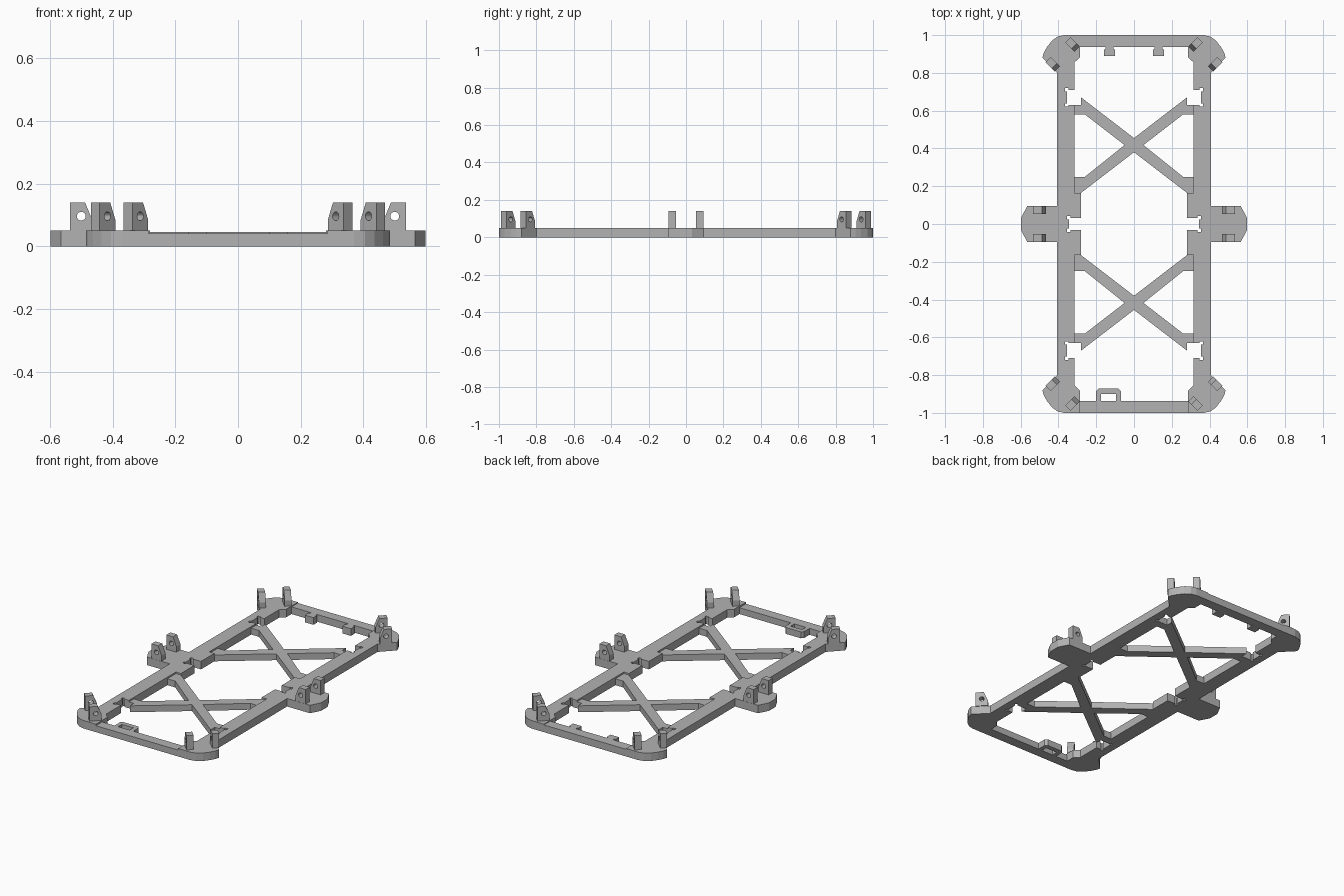
import bpy, bmesh, math
from mathutils import Matrix

default = bpy.data.objects.get("Cube")
if default:
    bpy.data.objects.remove(default, do_unlink=True)

grey = bpy.data.materials.new("plain grey")
grey.use_nodes = True
grey.diffuse_color = (0.45, 0.45, 0.45, 1)
grey.node_tree.nodes["Principled BSDF"].inputs["Base Color"].default_value = grey.diffuse_color

RAIL_TOP, BACK_TOP, LOW_TOP = 0.05, 0.045, 0.04


def fill_prism(bm, outline, height, hole=()):
    """Fill an outline (with an optional hole) and extrude it upwards."""
    edges = []
    for loop in filter(None, (outline, hole)):
        verts = [bm.verts.new((x, y, 0)) for x, y in loop]
        edges += [bm.edges.new((a, b)) for a, b in zip(verts, verts[1:] + verts[:1])]
    faces = bmesh.ops.triangle_fill(bm, edges=edges, use_beauty=True)["geom"]
    faces = [f for f in faces if isinstance(f, bmesh.types.BMFace)]
    new = bmesh.ops.extrude_face_region(bm, geom=faces, use_keep_orig=True)["geom"]
    moved = [v for v in new if isinstance(v, bmesh.types.BMVert)]
    bmesh.ops.translate(bm, vec=(0, 0, height), verts=moved)
    bmesh.ops.recalc_face_normals(bm, faces=bm.faces)
    bmesh.ops.dissolve_limit(bm, angle_limit=0.01, verts=bm.verts, edges=bm.edges)


def make_part(name, bm, mirror_axis=None):
    mesh = bpy.data.meshes.new(name)
    bm.to_mesh(mesh)
    bm.free()
    mesh.materials.append(grey)
    part = bpy.data.objects.new(name, mesh)
    bpy.context.collection.objects.link(part)
    if mirror_axis is not None:
        mirror = part.modifiers.new("mirror", "MIRROR")
        mirror.use_axis = [axis == mirror_axis for axis in range(3)]
        mirror.use_mirror_merge = False
    return part


def plate(name, outline, height, mirror_axis=None):
    bm = bmesh.new()
    fill_prism(bm, outline, height)
    return make_part(name, bm, mirror_axis)


def reflect(points, axis):
    """Close a half outline by adding its mirror image across an axis."""
    flip = [(-x, y) if axis == 0 else (x, -y) for x, y in reversed(points)]
    return points + [p for p in flip if p not in points]


def ear(x, y, side, entering, r=0.009):
    """Small square relief in the outer corner of a pocket."""
    points = [(x - r, y), (x - r, y + side * r), (x + r, y + side * r),
              (x + r, y - side * r), (x, y - side * r)]
    return points if entering else points[::-1]


# Side rails with corner pads and side mounts, one half outline each
outer_edge = [(0.285, 1), (0.37, 1), (0.405, 0.992), (0.435, 0.97), (0.462, 0.935),
              (0.478, 0.905), (0.485, 0.88), (0.407, 0.8), (0.407, 0.095),
              (0.565, 0.095), (0.598, 0.033)]
end_edge = [(0.315, 0.71), (0.315, 0.855), (0.285, 0.885)]
middle_pocket = [(0.28, 0.165), (0.28, 0.033)] + ear(0.345, 0.033, 1, True)
strut_pocket = [(0.315, 0.63)] + ear(0.355, 0.63, -1, True) + ear(0.355, 0.71, 1, False)
inner_edge = middle_pocket[::-1] + [(0.315, 0.165)] + strut_pocket + end_edge
rail = outer_edge + [(x, -y) for x, y in reversed(outer_edge)]
rail += [(x, -y) for x, y in inner_edge[::-1]] + inner_edge
plate("side_rails", rail, RAIL_TOP, 0)

# Crossed struts, front and back
half_cross = [(0, 0.455), (0.28, 0.67), (0.28, 0.63), (0.315, 0.63), (0.315, 0.58),
              (0.26, 0.58), (0.05, 0.418), (0.26, 0.25), (0.315, 0.25),
              (0.315, 0.165), (0.28, 0.165), (0, 0.38)]
cross = half_cross + [(-x, y) for x, y in half_cross[-2:0:-1]]
plate("cross_struts", cross, LOW_TOP, 1)

# Back end bar with two small tabs
half_back = [(0, 1), (0.285, 1), (0.285, 0.937), (0.15, 0.937), (0.15, 0.925),
             (0.16, 0.925), (0.16, 0.89), (0.1, 0.89), (0.1, 0.925),
             (0.108, 0.925), (0.108, 0.937), (0, 0.937)]
back = half_back + [(-x, y) for x, y in half_back[-2:0:-1]]
plate("back_bar", back, BACK_TOP)

# Front end bar and its strap loop
plate("front_bar", reflect([(0.285, -1), (0.285, -0.937)], 0), LOW_TOP)
half_loop = [(0.04, -0.937), (0.04, -0.9)]
loop_outside = [(0.065, -0.937), (0.065, -0.883), (0.052, -0.87)]
loop = loop_outside + [(-x, y) for x, y in loop_outside[::-1]]
loop += [(-x, y) for x, y in half_loop] + half_loop[::-1]
plate("strap_loop", [(x - 0.135, y) for x, y in loop], LOW_TOP)

# Paired upright lugs with a sloped inner shoulder and a pin hole
lug_outline = [(-0.035, 0.05), (0.035, 0.05), (0.035, 0.14), (-0.012, 0.14), (-0.035, 0.085)]
SIDES = 20
turns = [math.tau * i / SIDES for i in range(SIDES)]
pin_hole = [(0.014 * math.cos(t), 0.096 + 0.014 * math.sin(t)) for t in turns]


def lug_pair(name, x, y):
    """Stand two lugs at a mount, facing outwards from the frame."""
    bm = bmesh.new()
    fill_prism(bm, lug_outline, 0.04, pin_hole)
    bm.transform(Matrix.Translation((0, -0.054, 0)) @ Matrix.Rotation(math.pi / 2, 4, "X"))
    pair = make_part(name, bm, 1)
    pair.location = (x, y, 0)
    side = math.copysign(1, x)
    pair.rotation_euler.z = math.atan2(math.copysign(1, y) if y else 0, side)


for side_name, sx in (("left", 1), ("right", -1)):
    lug_pair(side_name + "_middle_lugs", sx * 0.5, 0)
    for end_name, sy in (("back", 1), ("front", -1)):
        lug_pair(f"{side_name}_{end_name}_lugs", sx * 0.378, sy * 0.898)
